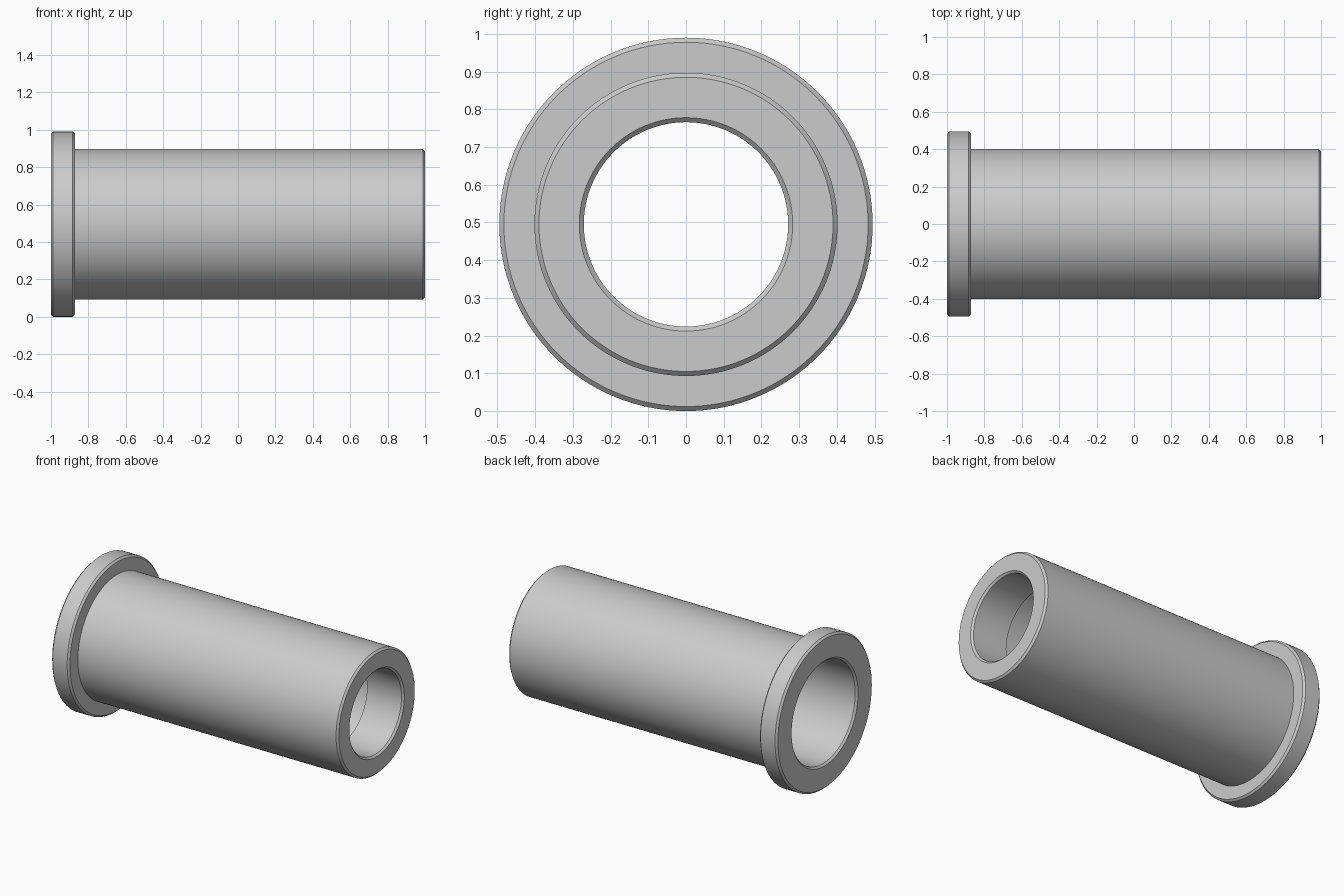
import bpy, bmesh, math

if "Cube" in bpy.data.objects:
    bpy.data.objects.remove(bpy.data.objects["Cube"])

SEGMENTS = 128
R_FLANGE, R_BARREL = 0.495, 0.402
R_BORE, R_COUNTERBORE = 0.271, 0.33
X_SHOULDER, X_STEP = -0.872, 0.74
C = 0.012  # chamfer size

# Closed half-section of the bushing: (position along x, radius)
profile = [
    (-1, R_COUNTERBORE + C), (-1, R_FLANGE - C), (-1 + C, R_FLANGE),
    (X_SHOULDER - C, R_FLANGE), (X_SHOULDER, R_FLANGE - C),
    (X_SHOULDER, R_BARREL), (1 - C, R_BARREL), (1, R_BARREL - C),
    (1, R_BORE + C), (1 - C, R_BORE),
    (X_STEP, R_BORE), (X_STEP, R_COUNTERBORE), (-1 + C, R_COUNTERBORE),
]

# Revolve the section around the x axis
bm = bmesh.new()
rings = []
for i in range(SEGMENTS):
    a = 2 * math.pi * i / SEGMENTS
    rings.append([bm.verts.new((x, r * math.cos(a), r * math.sin(a))) for x, r in profile])
for i in range(SEGMENTS):
    here, there = rings[i], rings[(i + 1) % SEGMENTS]
    for j in range(len(profile)):
        k = (j + 1) % len(profile)
        bm.faces.new((here[j], here[k], there[k], there[j]))
bmesh.ops.recalc_face_normals(bm, faces=bm.faces)

mesh = bpy.data.meshes.new("flanged_bushing")
bm.to_mesh(mesh)
bm.free()
bushing = bpy.data.objects.new("flanged_bushing", mesh)
bpy.context.collection.objects.link(bushing)
bushing.location.z = R_FLANGE

# Smooth round walls, crisp chamfers
bpy.context.view_layer.objects.active = bushing
bushing.select_set(True)
bpy.ops.object.shade_smooth_by_angle(angle=math.radians(30))
